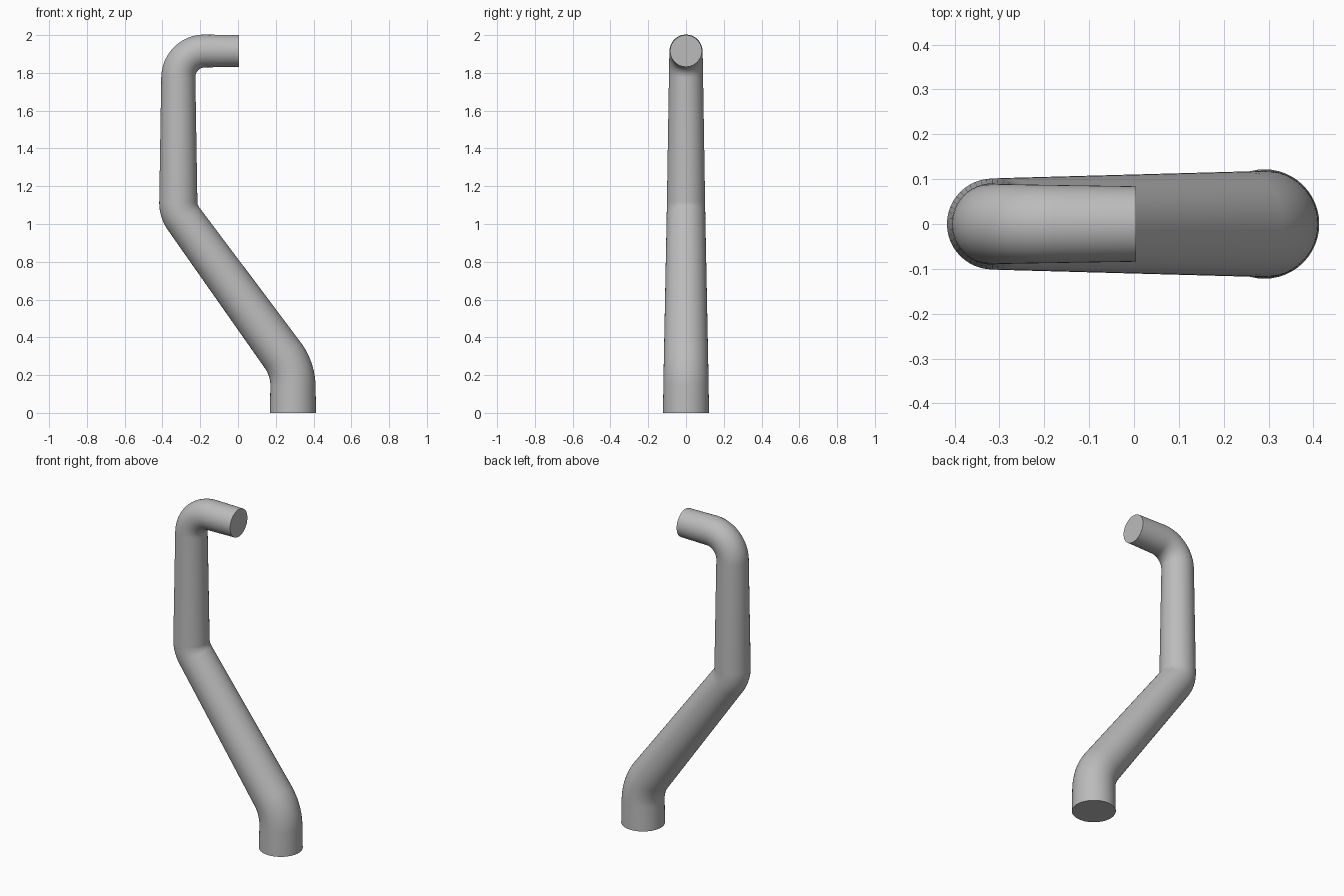
import bpy, bmesh
from math import sin, cos, pi, radians, hypot

cube = bpy.data.objects.get("Cube")
if cube:
    bpy.data.objects.remove(cube)

SIDES = 48
BEND_STEPS = 12
BASE_RADIUS, END_RADIUS = 0.122, 0.084
LEAN = radians(36)


def bend(cx, cz, radius, start, end):
    """Centre-line points along an arc in the xz plane."""
    angles = [start + (end - start) * i / BEND_STEPS for i in range(BEND_STEPS + 1)]
    return [(cx + radius * cos(a), cz + radius * sin(a)) for a in angles]


# Centre line: upright foot, leaning run, upright run, level outlet
path = [(0.291, 0)]
path += bend(0.011, 0.14, 0.28, 0, LEAN)
path += bend(-0.166, 1.115, 0.15, pi + LEAN, pi)
path += bend(-0.176, 1.776, 0.14, pi, pi / 2)
path += [(0.005, 1.916)]

# Distance along the line drives the even taper
dist = [0]
for (x0, z0), (x1, z1) in zip(path, path[1:]):
    dist.append(dist[-1] + hypot(x1 - x0, z1 - z0))

# Sweep round sections along the centre line
bm = bmesh.new()
rings = []
for i, (x, z) in enumerate(path):
    if i == 0:
        tx, tz = 0, 1
    elif i == len(path) - 1:
        tx, tz = 1, 0
    else:
        ax, az = path[i][0] - path[i - 1][0], path[i][1] - path[i - 1][1]
        bx, bz = path[i + 1][0] - path[i][0], path[i + 1][1] - path[i][1]
        la, lb = hypot(ax, az), hypot(bx, bz)
        # Weight the shorter side more, so straight runs stay straight
        tx, tz = ax / la**2 + bx / lb**2, az / la**2 + bz / lb**2
        n = hypot(tx, tz)
        tx, tz = tx / n, tz / n
    r = BASE_RADIUS + (END_RADIUS - BASE_RADIUS) * dist[i] / dist[-1]
    angles = [2 * pi * k / SIDES for k in range(SIDES)]
    rings.append([bm.verts.new((x + tz * r * cos(a), r * sin(a), z - tx * r * cos(a)))
                  for a in angles])

for low, high in zip(rings, rings[1:]):
    for k in range(SIDES):
        j = (k + 1) % SIDES
        bm.faces.new((low[k], low[j], high[j], high[k]))

# Flat end caps
bm.faces.new(rings[0][::-1])
bm.faces.new(rings[-1])
bmesh.ops.recalc_face_normals(bm, faces=bm.faces)

mesh = bpy.data.meshes.new("bent_pipe")
bm.to_mesh(mesh)
bm.free()
pipe = bpy.data.objects.new("bent_pipe", mesh)
bpy.context.collection.objects.link(pipe)

# Plain grey
grey = bpy.data.materials.new("plain_grey")
grey.use_nodes = True
colour = (0.5, 0.5, 0.5, 1)
grey.diffuse_color = colour
grey.node_tree.nodes["Principled BSDF"].inputs["Base Color"].default_value = colour
mesh.materials.append(grey)

# Smooth walls, crisp cap rims
bpy.ops.object.select_all(action='DESELECT')
pipe.select_set(True)
bpy.context.view_layer.objects.active = pipe
bpy.ops.object.shade_smooth_by_angle(angle=radians(40))
